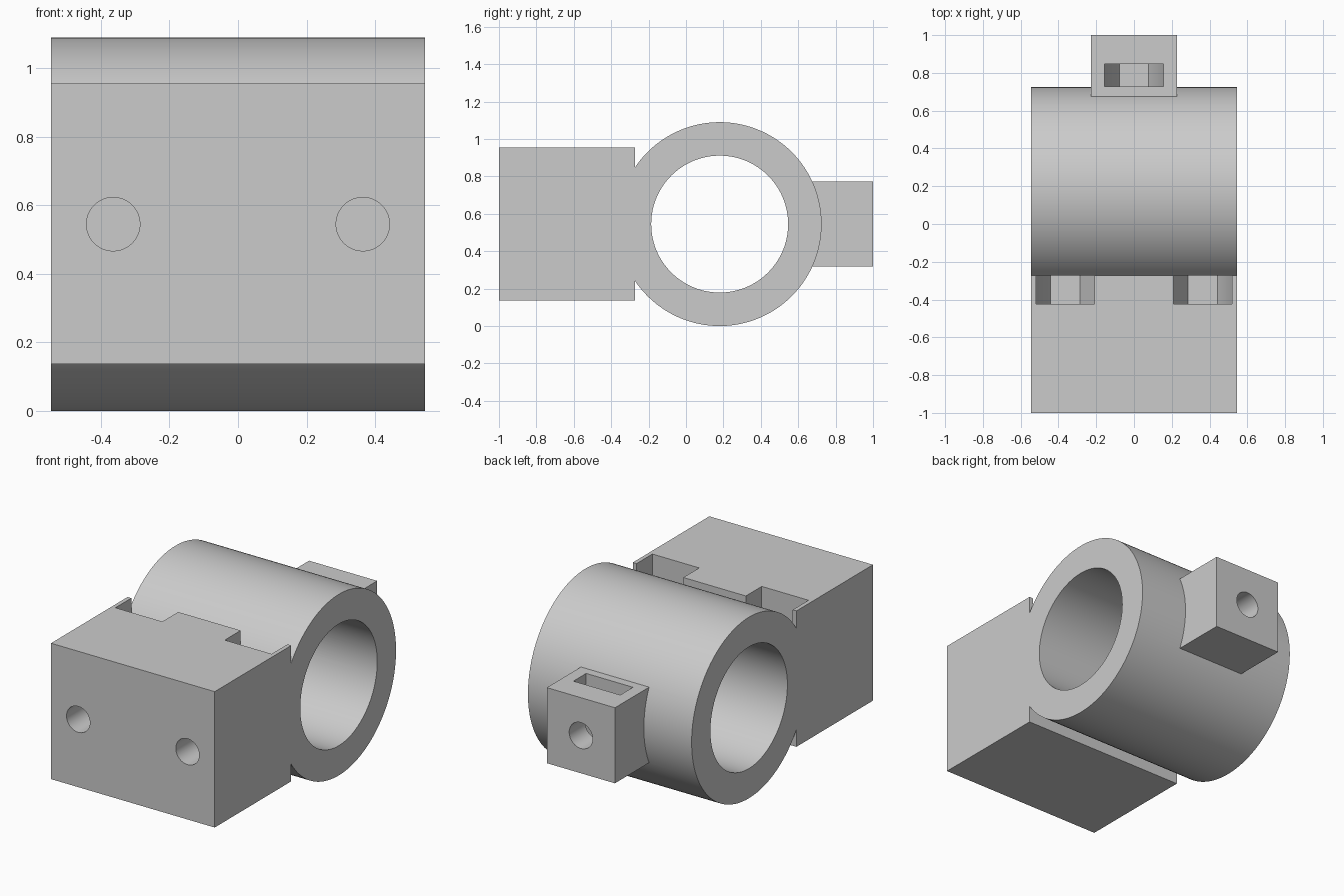
import bpy, bmesh, math
from mathutils import Matrix, Vector

if "Cube" in bpy.data.objects:
    bpy.data.objects.remove(bpy.data.objects["Cube"])

AXIS_Y, AXIS_Z = 0.18, 0.545   # centre line of the bore
HALF = 0.545                   # half width, also outer tube radius

grey = bpy.data.materials.new("plain_grey")
grey.use_nodes = True
grey.diffuse_color = (0.6, 0.6, 0.6, 1)
grey.node_tree.nodes["Principled BSDF"].inputs["Base Color"].default_value = (0.6, 0.6, 0.6, 1)


def finish(name, bm):
    bmesh.ops.recalc_face_normals(bm, faces=bm.faces[:])
    mesh = bpy.data.meshes.new(name)
    bm.to_mesh(mesh)
    bm.free()
    mesh.materials.append(grey)
    obj = bpy.data.objects.new(name, mesh)
    bpy.context.collection.objects.link(obj)
    return obj


def box(name, x, y, z):
    bm = bmesh.new()
    bmesh.ops.create_cube(bm, size=1)
    for v in bm.verts:
        v.co = [lo + (c + 0.5) * (hi - lo) for c, (lo, hi) in zip(v.co, (x, y, z))]
    return finish(name, bm)


def rod(name, axis, centre, radius, length, segments):
    bm = bmesh.new()
    turn = Vector((0, 0, 1)).rotation_difference(Vector(axis)).to_matrix().to_4x4()
    bmesh.ops.create_cone(bm, cap_ends=True, segments=segments, radius1=radius,
                          radius2=radius, depth=length,
                          matrix=Matrix.Translation(centre) @ turn)
    return finish(name, bm)


def nut_slot(name, x, y0, y1, top):
    # lower half of a hexagon, carried straight up through the top face
    r = 0.156
    flat = r * math.sqrt(3) / 2
    outline = [(-r, top), (-r, AXIS_Z), (-r / 2, AXIS_Z - flat),
               (r / 2, AXIS_Z - flat), (r, AXIS_Z), (r, top)]
    bm = bmesh.new()
    face = bm.faces.new([bm.verts.new((x + px, y0, pz)) for px, pz in outline])
    side = bmesh.ops.extrude_face_region(bm, geom=[face])["geom"]
    bmesh.ops.translate(bm, vec=(0, y1 - y0, 0),
                        verts=[g for g in side if isinstance(g, bmesh.types.BMVert)])
    return finish(name, bm)


def combine(target, tool, operation):
    mod = target.modifiers.new(tool.name, "BOOLEAN")
    mod.operation, mod.object, mod.solver = operation, tool, "EXACT"
    bpy.context.view_layer.objects.active = target
    bpy.ops.object.modifier_apply(modifier=mod.name)
    bpy.data.objects.remove(tool)


# tube, mounting block and rear lug joined into one body
body = rod("clamp_body", (1, 0, 0), (0, AXIS_Y, AXIS_Z), HALF, 2 * HALF, 128)
combine(body, box("mounting_block", (-HALF, HALF), (-1, -0.272), (0.137, 0.955)), "UNION")
combine(body, box("rear_lug", (-0.227, 0.227), (0.6, 1), (0.318, 0.773)), "UNION")

# main bore
combine(body, rod("bore", (1, 0, 0), (0, AXIS_Y, AXIS_Z), 0.366, 3, 128), "DIFFERENCE")

# bolt holes and nut slots in the block
for x in (-0.364, 0.364):
    combine(body, nut_slot("block_slot", x, -0.423, -0.2715, 1.2), "DIFFERENCE")
    combine(body, rod("bolt_hole", (0, 1, 0), (x, -0.75, AXIS_Z), 0.078, 0.7, 48), "DIFFERENCE")

# set screw hole and nut slot in the lug
combine(body, nut_slot("lug_slot", 0, 0.727, 0.848, 0.9), "DIFFERENCE")
combine(body, rod("screw_hole", (0, 1, 0), (0, 0.8, AXIS_Z), 0.078, 0.7, 48), "DIFFERENCE")

# smooth curves, sharp edges
bpy.ops.object.select_all(action="DESELECT")
body.select_set(True)
bpy.context.view_layer.objects.active = body
bpy.ops.object.shade_smooth_by_angle(angle=math.radians(30))
